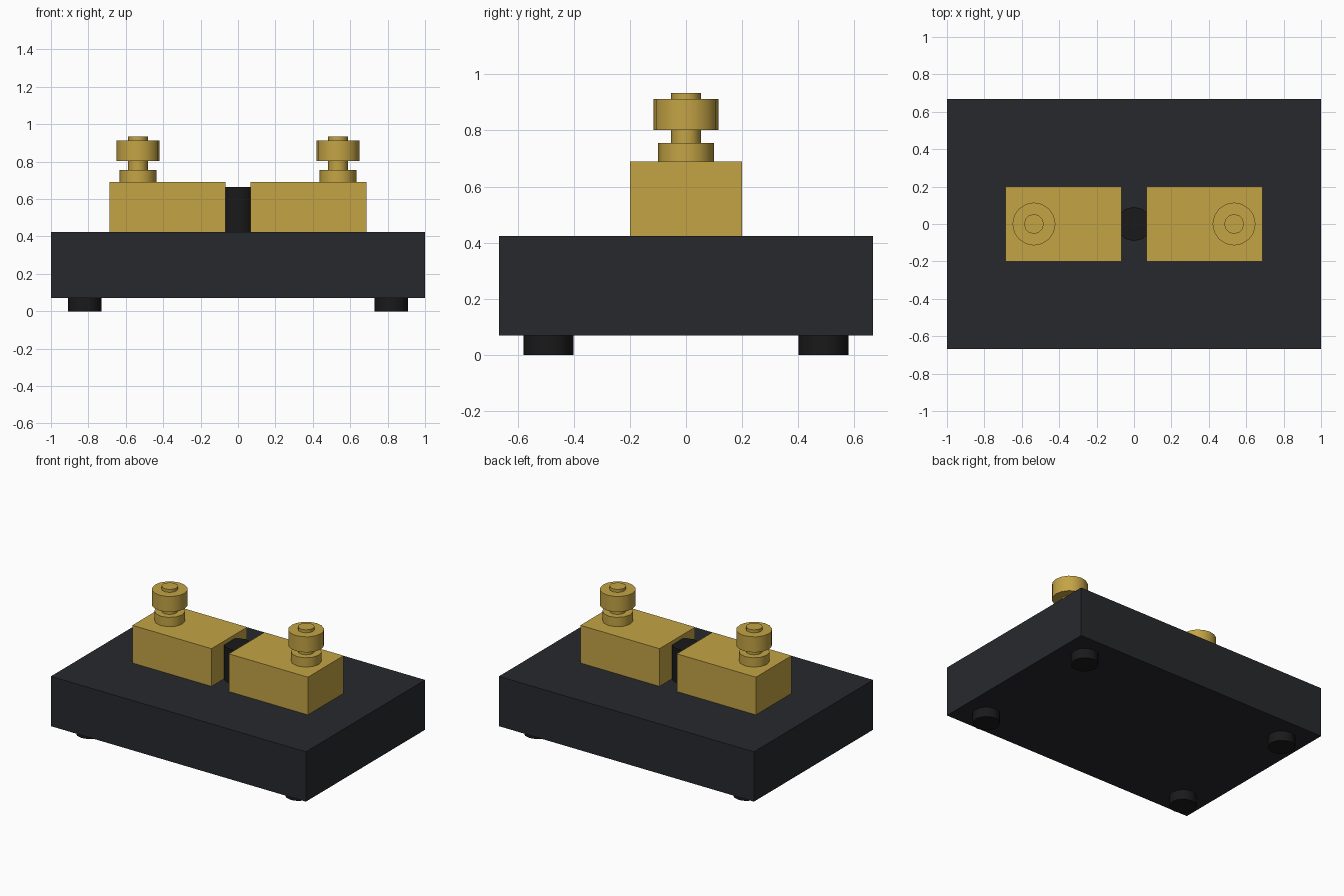
import bpy
from math import radians

if "Cube" in bpy.data.objects:
    bpy.data.objects.remove(bpy.data.objects["Cube"])


def material(name, color):
    m = bpy.data.materials.new(name)
    m.diffuse_color = color
    m.use_nodes = True
    m.node_tree.nodes["Principled BSDF"].inputs["Base Color"].default_value = m.diffuse_color
    return m


BRASS = material("brass", (0.55, 0.37, 0.06, 1))
BODY = material("dark_body", (0.020, 0.022, 0.026, 1))
BLACK = material("black_rubber", (0.010, 0.010, 0.011, 1))


def box(name, x, y, z, mat):
    """Box from (min, max) ranges."""
    ranges = (x, y, z)
    bpy.ops.mesh.primitive_cube_add(size=1, location=[(a + b) / 2 for a, b in ranges])
    ob = bpy.context.object
    ob.name = name
    ob.scale = [b - a for a, b in ranges]
    bpy.ops.object.transform_apply(location=False, rotation=False, scale=True)
    ob.data.materials.append(mat)


def cylinder(name, x, y, z0, z1, r, sides, mat):
    bpy.ops.mesh.primitive_cylinder_add(vertices=sides, radius=r, depth=z1 - z0,
                                        location=(x, y, (z0 + z1) / 2))
    ob = bpy.context.object
    ob.name = name
    bpy.ops.object.shade_smooth_by_angle(angle=radians(40))
    ob.data.materials.append(mat)


# Base slab
box("base", (-1, 1), (-0.667, 0.667), (0.07, 0.423), BODY)

# Feet
for sx, lr in ((-1, "left"), (1, "right")):
    for sy, fb in ((-1, "front"), (1, "back")):
        cylinder(f"{fb}_{lr}_foot", sx * 0.82, sy * 0.49, 0, 0.07, 0.089, 12, BLACK)

# Insulating post between the blocks
cylinder("centre_post", 0, 0, 0.423, 0.663, 0.092, 12, BLACK)

# Contact blocks, each with a threaded stud, lower nut and thumb knob
for s, lr in ((-1, "left"), (1, "right")):
    box(f"{lr}_block", sorted((s * 0.068, s * 0.688)), (-0.2, 0.2), (0.423, 0.69), BRASS)
    x = s * 0.535
    cylinder(f"{lr}_stud", x, 0, 0.69, 0.933, 0.053, 12, BRASS)
    cylinder(f"{lr}_lower_nut", x, 0, 0.69, 0.756, 0.099, 12, BRASS)
    cylinder(f"{lr}_thumb_knob", x, 0, 0.802, 0.912, 0.115, 16, BRASS)
